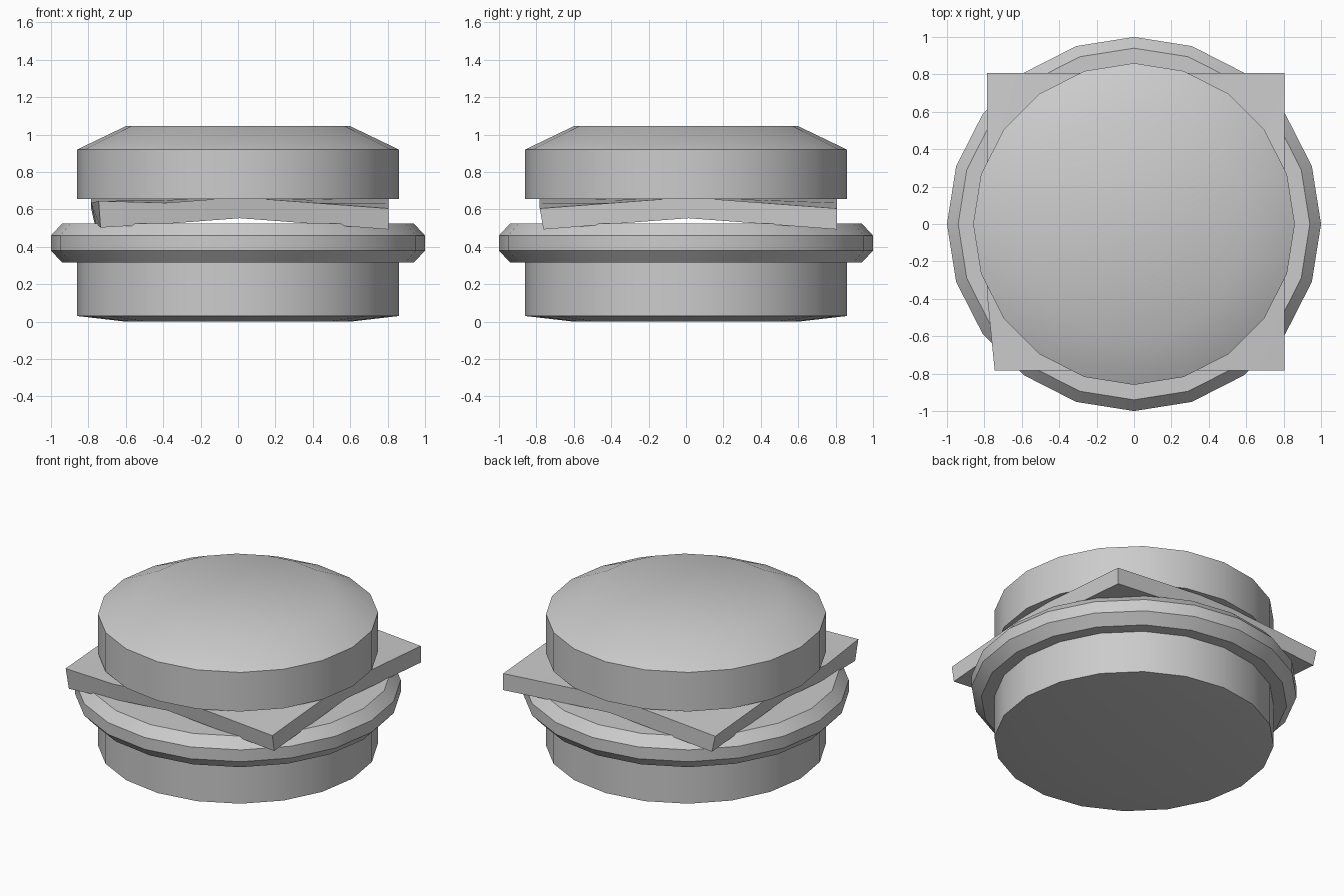
import bpy, bmesh, math

if "Cube" in bpy.data.objects:
    bpy.data.objects.remove(bpy.data.objects["Cube"])

SIDES = 20


def finish(name, bm):
    bmesh.ops.recalc_face_normals(bm, faces=bm.faces)
    mesh = bpy.data.meshes.new(name)
    bm.to_mesh(mesh)
    bm.free()
    obj = bpy.data.objects.new(name, mesh)
    bpy.context.collection.objects.link(obj)
    bpy.ops.object.select_all(action='DESELECT')
    obj.select_set(True)
    bpy.context.view_layer.objects.active = obj
    bpy.ops.object.shade_smooth_by_angle(angle=math.radians(30))
    return obj


def lathe(name, profile):
    """Turn a (radius, z) profile into a closed 20-sided solid."""
    bm = bmesh.new()
    rings = [[bm.verts.new((r * math.cos(math.tau * i / SIDES),
                            r * math.sin(math.tau * i / SIDES), z))
              for i in range(SIDES)] for r, z in profile]
    for a, b in zip(rings, rings[1:]):
        for i in range(SIDES):
            j = (i + 1) % SIDES
            bm.faces.new((a[i], a[j], b[j], b[i]))
    bm.faces.new(rings[0])
    bm.faces.new(rings[-1])
    return finish(name, bm)


# Buns and patty
lathe("bottom_bun", [(0.60, 0.0), (0.86, 0.03), (0.86, 0.32)])
lathe("patty", [(0.94, 0.315), (1.0, 0.38), (1.0, 0.46), (0.94, 0.525)])
lathe("top_bun", [(0.86, 0.655), (0.86, 0.92), (0.60, 1.045)])

# Cheese slice: a grid with drooping corners, thickened downwards
bm = bmesh.new()
bmesh.ops.create_grid(bm, x_segments=4, y_segments=4, size=0.795)
for v in bm.verts:
    v.co.z = 0.665 - 0.06 * abs(v.co.x * v.co.y) / 0.632
top_faces = list(bm.faces)
copy = bmesh.ops.extrude_face_region(bm, geom=top_faces, use_keep_orig=True)
lower = {e for e in copy["geom"] if isinstance(e, bmesh.types.BMVert)}
for v in bm.verts:
    x, y = v.co.x, v.co.y
    corner = x < -0.7 and y < -0.7
    if v in lower:
        v.co.z -= 0.112
        if x < -0.7:
            v.co.x += 0.025
        if y < -0.7:
            v.co.y += 0.02
    # front left corner is slightly curled up and in
    if corner:
        v.co.x += 0.04 if v not in lower else 0.025
        v.co.z += 0.04 if v not in lower else 0.01
    v.co.x += 0.01
    v.co.y += 0.013
finish("cheese_slice", bm)
